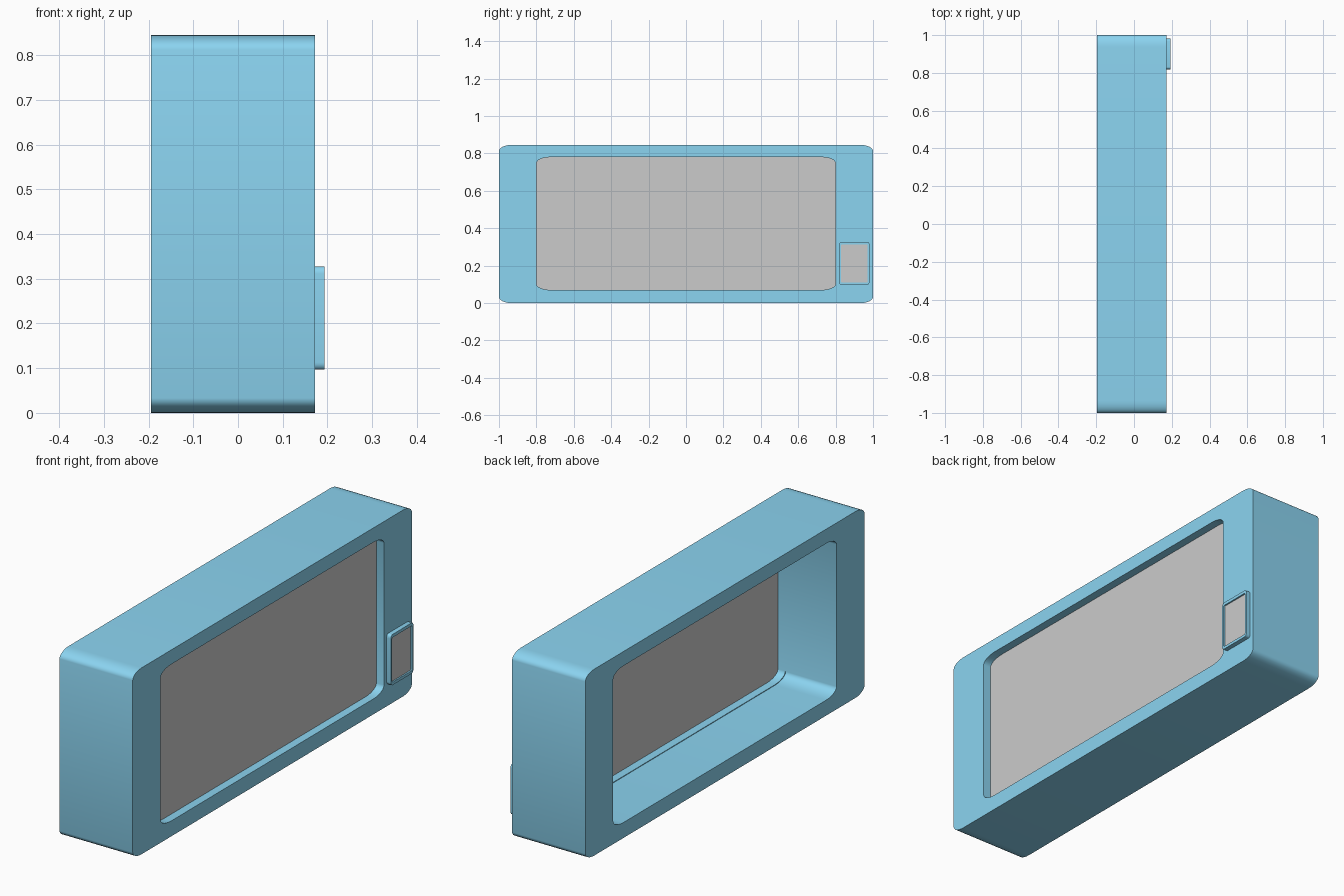
import bpy, bmesh
from math import cos, sin, pi

if "Cube" in bpy.data.objects:
    bpy.data.objects.remove(bpy.data.objects["Cube"])

blue = bpy.data.materials.new("blue_plastic")
blue.diffuse_color = (0.26, 0.66, 0.88, 1)
blue.use_nodes = True
blue.node_tree.nodes["Principled BSDF"].inputs["Base Color"].default_value = blue.diffuse_color


def rounded_rect(y0, y1, z0, z1, ry, rz, n=6):
    """Counter-clockwise rounded rectangle in the y/z plane."""
    corners = [(y1 - ry, z1 - rz, 0), (y0 + ry, z1 - rz, 1),
               (y0 + ry, z0 + rz, 2), (y1 - ry, z0 + rz, 3)]
    return [(cy + ry * cos((q + i / n) * pi / 2), cz + rz * sin((q + i / n) * pi / 2))
            for cy, cz, q in corners for i in range(n + 1)]


def finish(name, bm, mat=None):
    bmesh.ops.recalc_face_normals(bm, faces=bm.faces)
    mesh = bpy.data.meshes.new(name)
    bm.to_mesh(mesh)
    bm.free()
    obj = bpy.data.objects.new(name, mesh)
    bpy.context.collection.objects.link(obj)
    if mat:
        mesh.materials.append(mat)
    bpy.ops.object.select_all(action='DESELECT')
    obj.select_set(True)
    bpy.context.view_layer.objects.active = obj
    bpy.ops.object.shade_smooth_by_angle(angle=0.5)
    return obj


def frame(name, x0, x1, outer, inner):
    """Closed ring between two matching outlines, extruded along x."""
    bm = bmesh.new()
    loops = [[bm.verts.new((x, y, z)) for y, z in outline]
             for x, outline in ((x0, outer), (x1, outer), (x1, inner), (x0, inner))]
    count = len(outer)
    for k in range(4):
        a, b = loops[k], loops[(k + 1) % 4]
        for i in range(count):
            j = (i + 1) % count
            bm.faces.new((a[i], a[j], b[j], b[i]))
    return finish(name, bm, blue)


def pane(name, x0, x1, outline):
    """Solid plate with the given outline."""
    bm = bmesh.new()
    face = bm.faces.new([bm.verts.new((x0, y, z)) for y, z in outline])
    new = bmesh.ops.extrude_face_region(bm, geom=[face])["geom"]
    bmesh.ops.translate(bm, vec=(x1 - x0, 0, 0),
                        verts=[v for v in new if isinstance(v, bmesh.types.BMVert)])
    return finish(name, bm)


# Main housing, open at the back
opening = rounded_rect(-0.8, 0.8, 0.07, 0.78, 0.075, 0.033)
frame("housing", -0.195, 0.172, rounded_rect(-1, 1, 0, 0.845, 0.065, 0.033), opening)

# Recessed window and the thin lip behind it
pane("window", 0.097, 0.134, opening)
frame("window_lip", 0.06, 0.097, opening,
      rounded_rect(-0.797, 0.797, 0.073, 0.777, 0.075, 0.033))

# Small raised display on the front
display = rounded_rect(0.829, 0.971, 0.11, 0.313, 0.004, 0.006)
frame("display_rim", 0.17, 0.193, rounded_rect(0.819, 0.981, 0.097, 0.327, 0.012, 0.016), display)
pane("display", 0.172, 0.186, display)
